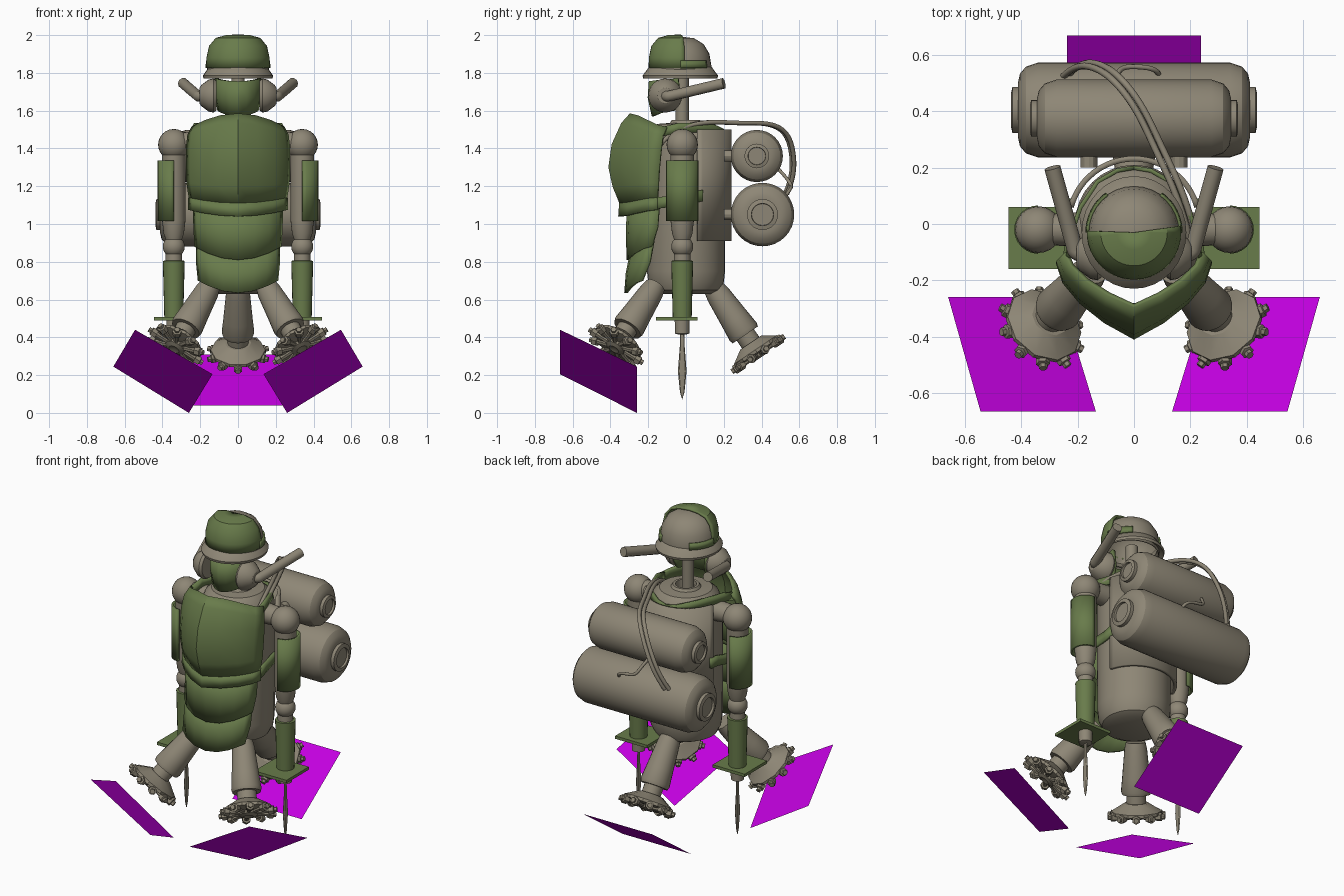
import bpy, bmesh
from math import radians, cos, sin
from mathutils import Matrix, Vector

if "Cube" in bpy.data.objects:
    bpy.data.objects.remove(bpy.data.objects["Cube"])


def material(name, rgb):
    m = bpy.data.materials.new(name)
    m.diffuse_color = (*rgb, 1)
    m.use_nodes = True
    m.node_tree.nodes["Principled BSDF"].inputs["Base Color"].default_value = m.diffuse_color
    return m


TAN = material("tan_metal", (.27, .24, .18))
GREEN = material("green_armor", (.14, .2, .07))
PURPLE = material("purple_glow", (.55, 0, .75))
I4 = Matrix.Identity(4)
T = Matrix.Translation


def side(s):
    return Matrix.Diagonal((s, 1, 1, 1))


def along(origin, d):
    return T(origin) @ Vector(d).to_track_quat('Z', 'Y').to_matrix().to_4x4()


def finish(name, bm, mat, thick=0):
    bmesh.ops.remove_doubles(bm, verts=bm.verts, dist=1e-5)
    bmesh.ops.recalc_face_normals(bm, faces=bm.faces)
    me = bpy.data.meshes.new(name)
    bm.to_mesh(me)
    bm.free()
    ob = bpy.data.objects.new(name, me)
    bpy.context.collection.objects.link(ob)
    me.materials.append(mat)
    if thick:
        mod = ob.modifiers.new("thickness", 'SOLIDIFY')
        mod.thickness, mod.offset = thick, 0
    return ob


def grid(bm, rows, close=False):
    vs = [[bm.verts.new(p) for p in row] for row in rows]
    if close:
        vs.append(vs[0])
    for a, b in zip(vs, vs[1:]):
        for i in range(len(a) - 1):
            bm.faces.new((a[i], a[i + 1], b[i + 1], b[i]))


def revolve(name, prof, mat=TAN, at=I4, seg=32, arc=None, thick=0):
    """Turn an (r, z) profile about local z; `at` may be a list of placements."""
    bm = bmesh.new()
    a0, a1 = arc or (0, 360)
    n = seg if arc is None else seg + 1
    for m in at if isinstance(at, list) else [at]:
        angs = [radians(a0 + (a1 - a0) * k / seg) for k in range(n)]
        grid(bm, [[m @ Vector((r * cos(a), r * sin(a), z)) for r, z in prof] for a in angs], arc is None)
    return finish(name, bm, mat, thick)


def ball(name, r, at):
    prof = [(r * sin(radians(a)), r * cos(radians(a))) for a in range(0, 181, 15)]
    revolve(name, prof, TAN, at, 24)


def plate(name, rows, bend, thick=.018):
    """Curved armour; each row is z centre, z side, x side, y centre, y side."""
    us = [0, .38, .7, .92, 1]
    bm = bmesh.new()
    out = []
    for zc, zs, xs, yc, ys in rows:
        half = [(xs * u, yc + (ys - yc) * b, zc + (zs - zc) * u * u) for u, b in zip(us, bend)]
        out.append([(-x, y, z) for x, y, z in half[:0:-1]] + half)
    grid(bm, out)
    return finish(name, bm, GREEN, thick)


def ribbon(name, pts, w, m):
    bm = bmesh.new()
    grid(bm, [[m @ Vector((x, y, z - w / 2)) for x, y, z in pts],
              [m @ Vector((x, y, z + w / 2)) for x, y, z in pts]])
    finish(name, bm, GREEN, .015)


def tube(name, pts, r, order=3):
    cu = bpy.data.curves.new(name, 'CURVE')
    cu.dimensions = '3D'
    cu.bevel_depth, cu.bevel_resolution, cu.use_fill_caps = r, 3, True
    sp = cu.splines.new('NURBS')
    sp.points.add(len(pts) - 1)
    for p, c in zip(sp.points, pts):
        p.co = (*c, 1)
    sp.use_endpoint_u, sp.order_u, sp.resolution_u = True, order, 6
    ob = bpy.data.objects.new(name, cu)
    bpy.context.collection.objects.link(ob)
    cu.materials.append(TAN)


def quad(name, pts, m=I4):
    bm = bmesh.new()
    bm.faces.new([bm.verts.new(m @ Vector(p)) for p in pts])
    finish(name, bm, PURPLE)


# Body barrel, back plate and neck
revolve("body", [(0, .63), (.14, .63), (.18, .65), (.2, .69), (.207, .75), (.21, 1.4), (.205, 1.45), (.185, 1.5),
                 (.15, 1.53), (.085, 1.535), (.075, 1.55), (.06, 1.55), (.055, 1.49), (0, 1.49)])
revolve("back_plate", [(.232, .91), (.232, 1.5)], TAN, seg=24, arc=(15, 165), thick=.02)
revolve("neck", [(0, 1.48), (.035, 1.48), (.035, 1.82), (0, 1.82)], at=T((0, -.02, 0)), seg=16)

# Keeled chest plate, belt lip and belly plates
KEEL, ROUND = [0, .22, .48, .75, 1], [0, .08, .3, .65, 1]
plate("chest_plate", [(1.58, 1.51, .24, -.29, -.1), (1.53, 1.47, .26, -.335, -.12), (1.42, 1.4, .268, -.385, -.13),
                      (1.3, 1.3, .268, -.402, -.14), (1.2, 1.22, .265, -.38, -.145), (1.09, 1.12, .25, -.335, -.15)], KEEL)
plate("chest_lip", [(1.11, 1.14, .255, -.345, -.15), (1.04, 1.075, .257, -.35, -.15)], KEEL)
plate("belly_plate", [(1.07, 1.1, .23, -.305, -.14), (.95, .98, .228, -.31, -.15), (.81, .88, .222, -.305, -.18)], ROUND)
plate("lower_belly_plate", [(.84, .91, .215, -.29, -.17), (.74, .8, .215, -.31, -.19), (.635, .7, .205, -.318, -.23)], ROUND)

# Head: helmet dome, front shell, brim and face mask
H = T((0, -.03, 0))
revolve("helmet_dome", [(.158, 1.78), (.16, 1.84), (.15, 1.9), (.12, 1.95), (.07, 1.98), (0, 1.988)], at=H, thick=.008)
revolve("helmet_front_shell", [(.162, 1.825), (.161, 1.88), (.148, 1.94), (.115, 1.98), (.06, 1.995), (0, 1.997)],
        GREEN, H, 24, (178, 368), .012)
revolve("helmet_brim", [(.158, 1.835), (.167, 1.83), (.2, 1.785), (.196, 1.77), (.155, 1.8), (.158, 1.835)],
        at=H @ Matrix.Diagonal((.93, 1, 1, 1)))
plate("face_mask", [(1.755, 1.77, .115, -.188, -.04), (1.67, 1.67, .113, -.194, -.03), (1.57, 1.6, .1, -.172, -.06)], ROUND)

for s, tag in ((1, "right"), (-1, "left")):
    M = side(s)
    A = M @ T((.34, -.02, 0))

    # Helmet band, ear cup and swept horn
    revolve(f"{tag}_helmet_band", [(.168, 1.825), (.164, 1.865)], GREEN, M @ H, 10, (0, 55), .01)
    revolve(f"{tag}_ear_cup", [(0, .115), (.08, .115), (.09, .13), (.085, .155), (.055, .195), (.04, .205), (0, .205)],
            TAN, M @ along((0, -.11, 1.68), (1, 0, 0)), 24)
    tube(f"{tag}_horn", [(s * x, y, z) for x, y, z in
                         [(.15, -.11, 1.68), (.205, -.11, 1.675), (.215, -.07, 1.68), (.29, .2, 1.745)]], .029)

    # Harness straps
    ribbon(f"{tag}_shoulder_strap", [(.235, -.12, 1.49), (.225, -.04, 1.51), (.19, .06, 1.51), (.13, .15, 1.5),
                                     (.06, .19, 1.48), (0, .2, 1.47)], .05, M)
    ribbon(f"{tag}_side_strap", [(.25, -.16, 1.11), (.24, -.08, 1.12), (.228, .02, 1.14), (.232, .09, 1.15)], .06, M)

    # Arm: shoulder, upper arm with guard, elbow, forearm
    revolve(f"{tag}_shoulder_joint", [(0, .15), (.065, .15), (.055, .3), (0, .3)], TAN, M @ along((0, -.02, 1.43), (1, 0, 0)), 20)
    ball(f"{tag}_shoulder", .083, A @ T((0, 0, 1.42)))
    revolve(f"{tag}_upper_arm", [(0, 1.4), (.062, 1.38), (.062, 1.02), (.054, .95), (.04, .91), (0, .91)], TAN, A, 24)
    revolve(f"{tag}_arm_guard", [(.079, 1.015), (.079, 1.335)], GREEN, A, 12, (-90, 90), .014)
    ball(f"{tag}_elbow", .058, A @ T((0, 0, .88)))
    revolve(f"{tag}_wrist", [(0, .87), (.042, .87), (.045, .79), (0, .79)], TAN, A, 20)
    revolve(f"{tag}_forearm", [(0, .81), (.058, .805), (.05, .5), (0, .5)], GREEN, A, 20)

    # Square guard, grip and blade
    revolve(f"{tag}_hand_guard", [(0, .507), (.1556, .507), (.1556, .489), (0, .489)], GREEN,
            M @ T((.335, -.05, 0)) @ Matrix.Rotation(radians(45), 4, 'Z'), 4)
    revolve(f"{tag}_blade_grip", [(0, .5), (.04, .5), (.038, .42), (.02, .415), (0, .415)], TAN, A, 16)
    revolve(f"{tag}_blade", [(0, .43), (.011, .42), (.013, .35), (.023, .22), (.012, .11), (0, .07)], TAN,
            A @ Matrix.Diagonal((.4, 1, 1, 1)), 8)


# Legs ending in ten-sided discs with radial bolts
def leg(tag, at, d, M):
    F = M @ along(at, d)
    revolve(f"{tag}_leg", [(0, -.4), (.055, -.4), (.064, -.36), (.078, -.2), (.086, -.12), (.08, -.1), (.055, -.1),
                           (.055, -.03), (0, -.03)], TAN, F, 24)
    revolve(f"{tag}_foot_disc", [(0, -.05), (.07, -.05), (.132, -.012), (.145, -.005), (.145, .012), (.1, .02), (0, .02)],
            TAN, F, 10)
    revolve(f"{tag}_foot_hub", [(0, .01), (.06, .01), (.055, .035), (.03, .045), (0, .035)], TAN, F, 20)
    spots = [F @ Matrix.Rotation(radians(36 * k + 18), 4, 'Z') @ T((0, 0, .022)) @ Matrix.Rotation(radians(90), 4, 'Y')
             for k in range(10)]
    revolve(f"{tag}_foot_bolts", [(0, .05), (.014, .05), (.014, .12), (.025, .12), (.025, .15), (.015, .153),
                                  (.015, .168), (0, .168)], TAN, spots, 6)


for s, tag in ((1, "front_right"), (-1, "front_left")):
    leg(tag, (.32, -.36, .37), (.43, -.495, -.755), side(s))
    quad(f"{tag}_thrust_panel", [(.545, -.667, .44), (.66, -.26, .245), (.26, -.26, .0), (.135, -.667, .205)], side(s))
leg("back", (0, .37, .33), (0, .56, -.83), I4)
quad("back_thrust_panel", [(-.238, .285, .04), (.238, .285, .04), (.238, .67, .31), (-.238, .67, .31)])


# Two horizontal tanks with end caps
def tank(name, y, z, r, L, cap):
    c = .07
    half = [(0, L + .012), (cap * .7, L + .012), (cap * .72, L + .025), (cap, L + .02), (cap, L), (r - c, L),
            (r - .55 * c, L - .1 * c), (r - .2 * c, L - .4 * c), (r, L - c)]
    revolve(name, half + [(a, -b) for a, b in half[::-1]], TAN, along((0, y, z), (1, 0, 0)), 32)


tank("upper_tank", .375, 1.36, .138, .345, .065)
tank("lower_tank", .405, 1.05, .168, .412, .082)
for x in (-.16, .16):
    revolve("tank_bracket", [(0, 0), (.03, 0), (.03, .15), (0, .15)], TAN,
            [T((x, .2, 1.36)) @ Matrix.Rotation(radians(-90), 4, 'X'), T((x, .2, 1.05)) @ Matrix.Rotation(radians(-90), 4, 'X')], 12)

# Twin hose over the shoulder and the short link between tanks
route = [(.22, -.14, 1.42), (.22, -.08, 1.5), (.17, .1, 1.55), (.09, .26, 1.53), (.02, .42, 1.54),
         (-.07, .53, 1.5), (-.14, .57, 1.38), (-.2, .57, 1.25), (-.24, .53, 1.16)]
for i, k in enumerate((-.011, .011)):
    tube(f"shoulder_hose_{i}", [(x + k, y + k * .5, z) for x, y, z in route], .012, 4)
tube("tank_link_hose", [(.09, .52, 1.14), (.09, .55, 1.18), (.02, .56, 1.2), (-.05, .56, 1.2), (-.06, .53, 1.25),
                        (-.09, .48, 1.3)], .009, 4)

# Smooth curved faces, keep hard edges
for ob in bpy.data.objects:
    ob.select_set(ob.type == 'MESH')
    if ob.type == 'MESH':
        bpy.context.view_layer.objects.active = ob
bpy.ops.object.shade_smooth_by_angle(angle=radians(30))
